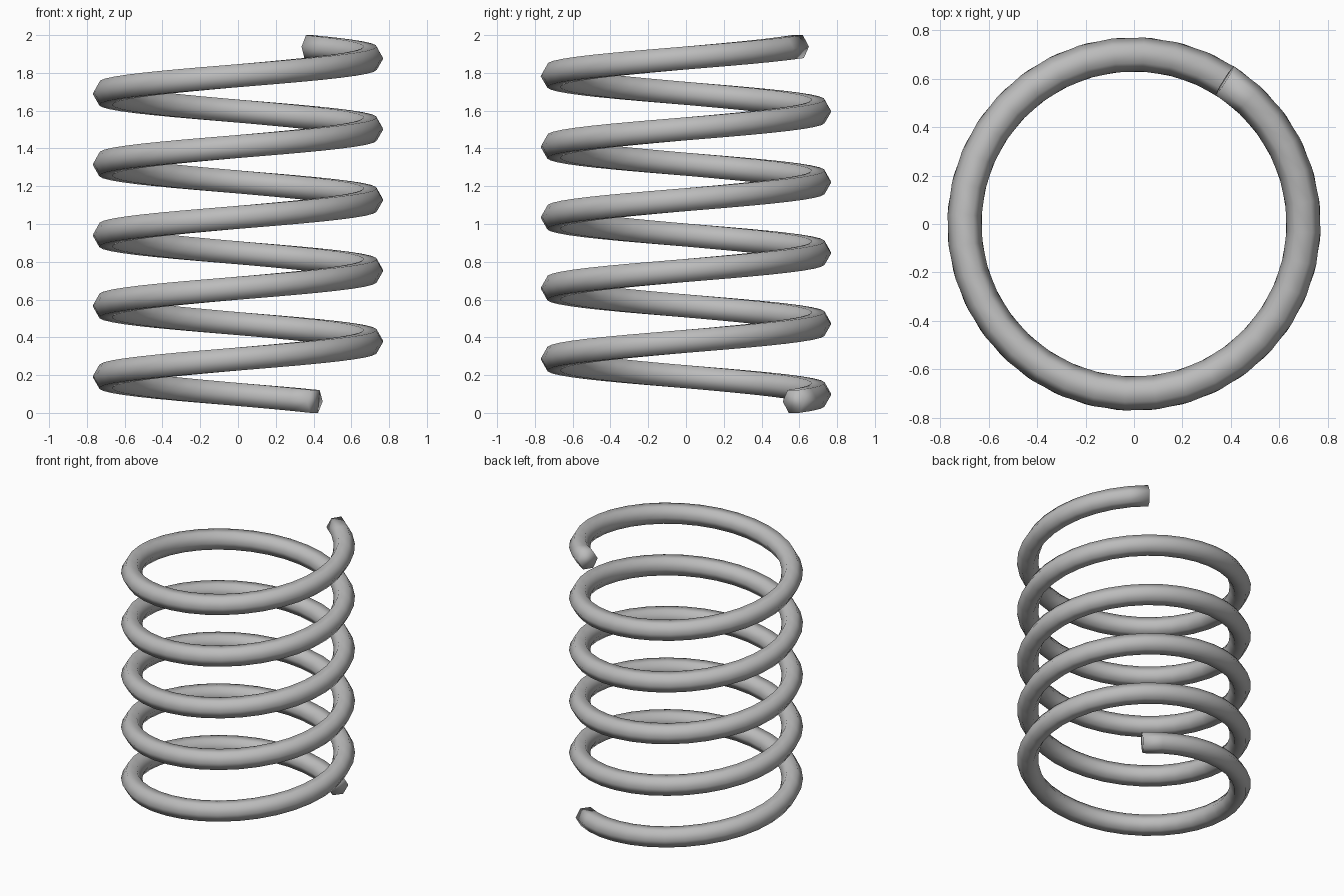
import bpy, bmesh
from math import sin, cos, pi, radians
from mathutils import Vector

if "Cube" in bpy.data.objects:
    bpy.data.objects.remove(bpy.data.objects["Cube"])

# Coil proportions
COIL_R, WIRE_R, SIDES = 0.70, 0.07, 6
START, END, PITCH = radians(54.4), radians(1857.7), 0.375
STEPS = 180
BASE_Z = WIRE_R * sin(pi / 3)

steel = bpy.data.materials.new("steel_grey")
steel.use_nodes = True
steel.diffuse_color = (0.5, 0.5, 0.5, 1)
steel.node_tree.nodes["Principled BSDF"].inputs["Base Color"].default_value = (0.5, 0.5, 0.5, 1)


def wire_ring(bm, angle):
    """Hexagonal wire section, square to the helix at this angle."""
    radial = Vector((cos(angle), sin(angle), 0))
    tangent = Vector((-sin(angle) * COIL_R, cos(angle) * COIL_R, PITCH / (2 * pi))).normalized()
    up = radial.cross(tangent)
    centre = radial * COIL_R + Vector((0, 0, BASE_Z + PITCH * (angle - START) / (2 * pi)))
    turns = [2 * pi * k / SIDES for k in range(SIDES)]
    return [bm.verts.new(centre + WIRE_R * (radial * cos(t) + up * sin(t))) for t in turns]


# Sweep the wire along the helix
bm = bmesh.new()
rings = [wire_ring(bm, START + (END - START) * i / STEPS) for i in range(STEPS + 1)]
for a, b in zip(rings, rings[1:]):
    for k in range(SIDES):
        n = (k + 1) % SIDES
        bm.faces.new((a[k], a[n], b[n], b[k]))

# Close both wire ends
bm.faces.new(rings[0])
bm.faces.new(rings[-1])
bmesh.ops.recalc_face_normals(bm, faces=bm.faces)
for face in bm.faces:
    face.smooth = True

mesh = bpy.data.meshes.new("spring_coil")
bm.to_mesh(mesh)
bm.free()
mesh.materials.append(steel)
bpy.context.collection.objects.link(bpy.data.objects.new("spring_coil", mesh))
